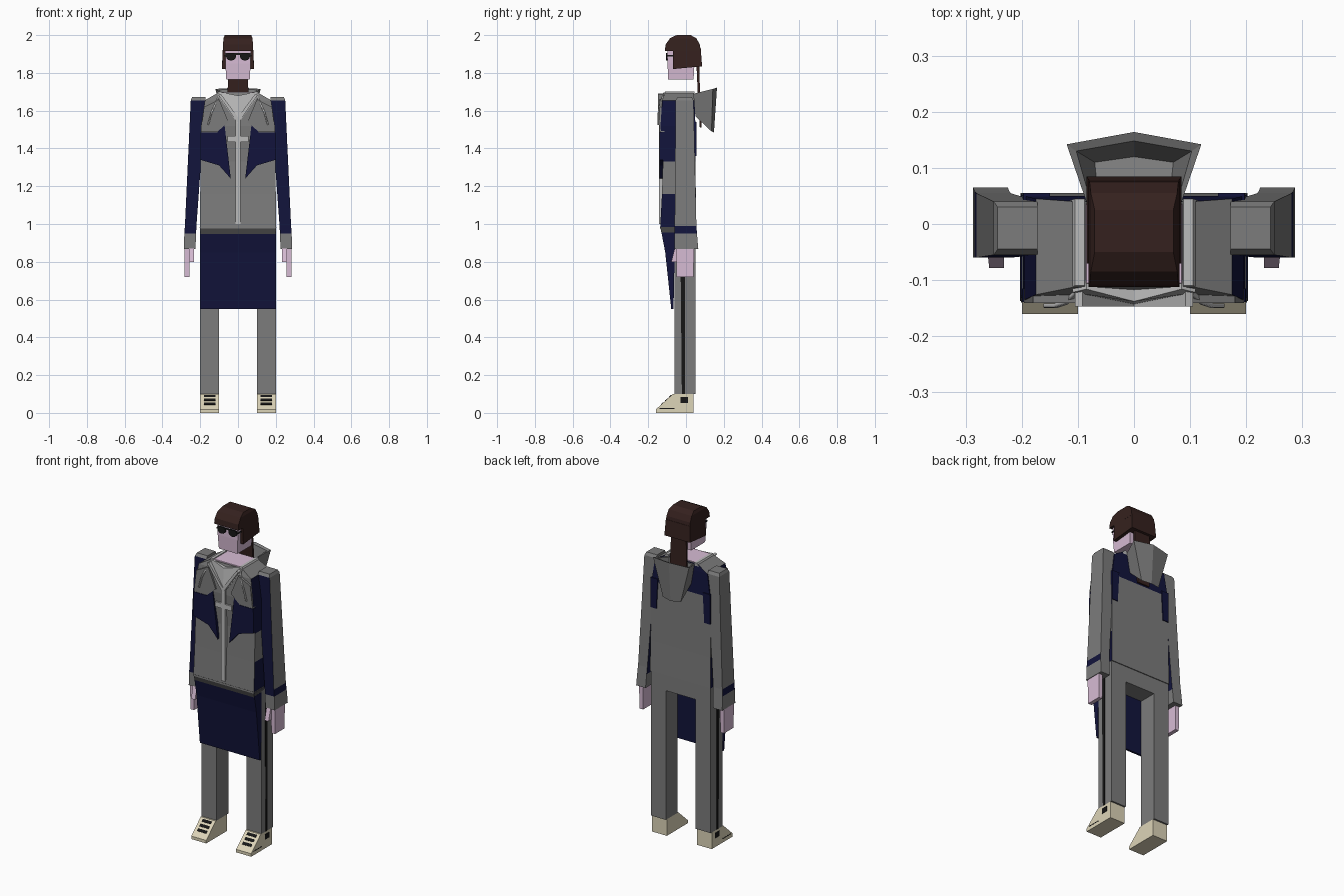
import bpy, bmesh
from math import sin, cos, tau


def mat(name, r, g, b):
    m = bpy.data.materials.new(name)
    m.diffuse_color = (r, g, b, 1)
    return m


GREY = mat("grey_cloth", .2, .2, .2)
NAVY = mat("navy_cloth", .006, .007, .045)
PALE = mat("pale_trim", .5, .5, .5)
SKIN = mat("skin", .68, .5, .66)
HAIR = mat("brown_hair", .035, .015, .013)
SHOE = mat("cream_shoe", .72, .66, .48)
BLACK = mat("black", .008, .008, .008)
DARK = mat("dark_belt", .07, .07, .07)


def loft(name, rings, mats, pick=None, half=False, mirror=True, caps=(True, True)):
    """Join rings of points. half: last side of each ring lies on x = 0 and is left open."""
    bm = bmesh.new()
    vs = [[bm.verts.new(p) for p in r] for r in rings]
    n = len(rings[0])
    for i in range(len(rings) - 1):
        for j in range(n - 1 if half else n):
            k = (j + 1) % n
            f = bm.faces.new((vs[i][j], vs[i][k], vs[i + 1][k], vs[i + 1][j]))
            f.material_index = pick(i, j) if pick else 0
    if caps[0]:
        bm.faces.new(vs[0][::-1])
    if caps[1]:
        bm.faces.new(vs[-1])
    bmesh.ops.recalc_face_normals(bm, faces=bm.faces)
    me = bpy.data.meshes.new(name)
    bm.to_mesh(me)
    bm.free()
    for m in mats:
        me.materials.append(m)
    ob = bpy.data.objects.new(name, me)
    bpy.context.collection.objects.link(ob)
    if mirror:
        mod = ob.modifiers.new("mirror", 'MIRROR')
        mod.merge_threshold = .0005
    return ob


def blocks(name, rows, mats, pick=None, half=False):
    """Stack of rectangles (x0, x1, y0, y1, z); sides are front, outer, back, inner."""
    rings = [[(a, c, z), (b, c, z), (b, d, z), (a, d, z)] for a, b, c, d, z in rows]
    return loft(name, rings, mats, pick, half)


def prism(name, pts, axis, a, b, m, mirror=True):
    """Extrude an outline along x (points are y, z) or along y (points are x, z)."""
    rings = [[(t, p, q) if axis == 'x' else (p, t, q) for p, q in pts] for t in (a, b)]
    return loft(name, rings, [m], mirror=mirror)


# Shoes with laces and side patch
prism("shoe", [(-.16, 0), (-.16, .018), (-.07, .1), (.04, .1), (.04, 0)], 'x', .1, .2, SHOE)
for i in range(3):
    y, z = -.131 + .022 * i, .045 + .02 * i
    prism("shoe_lace", [(y, z - .004), (y - .003, z), (y + .009, z + .011), (y + .012, z + .007)],
          'x', .12, .18, BLACK)
prism("shoe_patch", [(-.03, .053), (.01, .053), (.01, .085), (-.03, .085)], 'x', .19, .202, BLACK)
prism("sole_line", [(-.14, .021), (-.06, .021), (-.06, .026), (-.14, .026)], 'x', .19, .201, BLACK)

# Trousers with side stripe
blocks("trouser_leg", [(.1, .2, -.06, .05, .1), (.1, .2, -.06, .05, .92)], [GREY])
prism("trouser_stripe", [(-.022, .1), (-.006, .1), (-.006, .92), (-.03, .92)], 'x', .19, .202, BLACK)
blocks("hips", [(0, .2, -.06, .05, .88), (0, .2, -.06, .05, .98)], [GREY], half=True)

# Front apron panel and belt
blocks("apron", [(0, .2, -.078, -.066, .55), (0, .2, -.11, -.06, .85), (0, .2, -.13, -.055, .955)],
       [NAVY], half=True)
blocks("belt", [(0, .198, -.128, -.04, .945), (0, .203, -.137, -.04, .985)], [DARK], half=True)

# Jacket body: navy side panels and back yoke
blocks("jacket", [(0, .202, -.137, .055, .975), (0, .2, -.127, .052, 1.16), (0, .198, -.122, .05, 1.33),
                  (0, .195, -.135, .05, 1.52), (0, .175, -.126, .045, 1.655), (0, .105, -.112, .04, 1.695)],
       [GREY, NAVY], lambda i, j: int((j == 1 and i in (0, 2, 3)) or (j == 2 and i >= 3)), half=True)
prism("chest_panel", [(.038, 1.24), (.1, 1.31), (.2, 1.34), (.199, 1.485), (.11, 1.485), (.072, 1.53)],
      'y', -.139, -.115, NAVY)
prism("back_side_panel", [(.16, 1.36), (.199, 1.36), (.197, 1.54), (.15, 1.54)], 'y', .04, .055, NAVY)
prism("chest_flap", [(.05, 1.54), (.11, 1.488), (.196, 1.488), (.18, 1.62), (.1, 1.66)],
      'y', -.141, -.115, GREY)

# Zip, chest bar and V collar
prism("zip", [(-.013, 1), (.013, 1), (.013, 1.55), (-.013, 1.55)], 'y', -.143, -.12, PALE, False)
prism("chest_bar", [(-.055, 1.435), (.055, 1.435), (.055, 1.465), (-.055, 1.465)],
      'y', -.141, -.12, PALE, False)
loft("collar_front", [[(0, -.144, 1.53), (.11, -.122, 1.685), (.085, -.116, 1.697), (0, -.138, 1.68)],
                      [(0, -.125, 1.53), (.11, -.1, 1.685), (.085, -.1, 1.697), (0, -.115, 1.68)]],
     [PALE], half=True)
prism("collar_fold", [(0, 1.535), (.012, 1.55), (.105, 1.685), (.092, 1.69), (0, 1.565)],
      'y', -.147, -.118, PALE)
blocks("collar_side", [(.083, .12, -.115, .04, 1.67), (.088, .105, -.11, .045, 1.702)], [PALE])
blocks("neck_skin", [(0, .09, -.112, .038, 1.68), (0, .085, -.105, .035, 1.699)], [SKIN], half=True)

# Hood cords
cu = bpy.data.curves.new("hood_cord", 'CURVE')
cu.dimensions = '3D'
cu.bevel_depth, cu.bevel_resolution = .005, 0
cu.materials.append(PALE)
for s in (-1, 1):
    sp = cu.splines.new('POLY')
    path = [(.1, -.12, 1.68), (.122, -.14, 1.63), (.14, -.146, 1.59), (.158, -.146, 1.525)]
    sp.points.add(len(path) - 1)
    for p, (x, y, z) in zip(sp.points, path):
        p.co = (s * x, y, z, 1)
bpy.context.collection.objects.link(bpy.data.objects.new("hood_cord", cu))

# Hood hanging open at the back
loft("hood", [[(0, .05, 1.57), (.07, .05, 1.57), (.06, .135, 1.49), (0, .148, 1.485)],
              [(0, .045, 1.69), (.085, .04, 1.69), (.12, .142, 1.715), (0, .164, 1.722)],
              [(0, .052, 1.69), (.08, .05, 1.69), (.103, .13, 1.71), (0, .148, 1.715)],
              [(0, .06, 1.62), (.065, .06, 1.62), (.07, .11, 1.6), (0, .12, 1.6)]],
     [GREY], half=True)

# Sleeves with navy front and cuff band
blocks("sleeve", [(.172, .243, -.045, .03, 1.672), (.172, .25, -.055, .04, 1.655),
                  (.22, .281, -.06, .055, .99), (.222, .284, -.06, .058, .95),
                  (.225, .287, -.06, .065, .868)],
       [GREY, NAVY], lambda i, j: int((j in (0, 3) and i in (1, 2)) or (j == 1 and i == 2)))

# Hands
blocks("hand", [(.258, .282, -.05, .04, .72), (.256, .284, -.052, .042, .87)], [SKIN])
blocks("thumb", [(.232, .258, -.078, -.04, .8), (.232, .26, -.06, -.03, .87)], [SKIN])

# Head
blocks("head", [(0, .062, -.094, .04, 1.765), (0, .067, -.098, .045, 1.85), (0, .068, -.098, .045, 1.94)],
       [SKIN], half=True)

# Hair cap, sides and pony tail
loft("hair_lower", [[(0, -.07, 1.82), (.085, -.07, 1.82), (.085, .085, 1.835), (0, .085, 1.835)],
                    [(0, -.07, 1.93), (.08, -.07, 1.93), (.08, .078, 1.93), (0, .078, 1.93)]],
     [HAIR], half=True)
blocks("hair_top", [(0, .081, -.112, .078, 1.917), (0, .079, -.108, .073, 1.95),
                    (0, .077, -.085, .055, 1.983), (0, .07, -.05, .025, 2)], [HAIR], half=True)
blocks("pony_tail", [(0, .04, .073, .083, 1.51), (0, .055, .062, .074, 1.7), (0, .05, .055, .07, 1.85)],
       [HAIR], half=True)

# Sunglasses
prism("lens", [(.037 + .027 * cos(tau * i / 12), min(1.906, 1.889 + .024 * sin(tau * i / 12) + i * 1e-5))
               for i in range(12)], 'y', -.106, -.098, BLACK)
prism("bridge", [(-.066, 1.896), (.066, 1.896), (.066, 1.904), (-.066, 1.904)],
      'y', -.103, -.096, BLACK, False)
prism("temple", [(-.104, 1.888), (-.065, 1.888), (-.065, 1.896), (-.104, 1.896)], 'x', .064, .071, BLACK)
